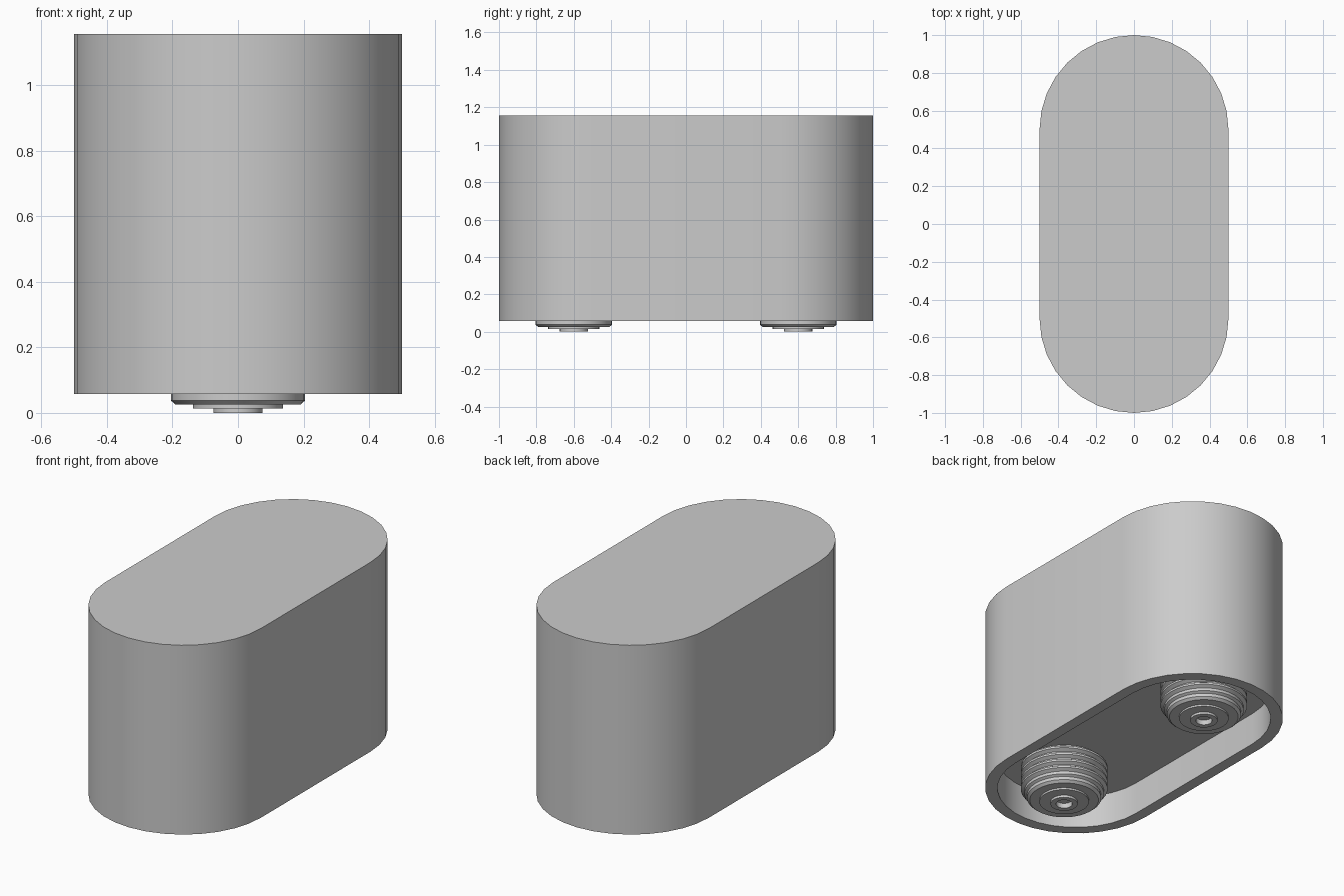
import bpy, bmesh, math

cube = bpy.data.objects.get("Cube")
if cube:
    bpy.data.objects.remove(cube, do_unlink=True)

grey = bpy.data.materials.new("light_grey")
grey.use_nodes = True
grey.diffuse_color = (0.6, 0.6, 0.6, 1)
grey.node_tree.nodes["Principled BSDF"].inputs["Base Color"].default_value = (0.6, 0.6, 0.6, 1)

BOTTOM, TOP, FLOOR = 0.057, 1.155, 0.25
RADIUS, HALF_STRAIGHT, WALL = 0.5, 0.5, 0.067


def finish(name, bm, angle):
    bmesh.ops.recalc_face_normals(bm, faces=bm.faces[:])
    mesh = bpy.data.meshes.new(name)
    bm.to_mesh(mesh)
    bm.free()
    mesh.materials.append(grey)
    obj = bpy.data.objects.new(name, mesh)
    bpy.context.collection.objects.link(obj)
    bpy.ops.object.select_all(action="DESELECT")
    obj.select_set(True)
    bpy.context.view_layer.objects.active = obj
    bpy.ops.object.shade_smooth_by_angle(angle=math.radians(angle))
    return obj


def stadium(bm, r, z, steps=16):
    """Ring of vertices: two half circles joined by straight sides."""
    ring = []
    for side in (1, -1):
        for i in range(steps + 1):
            a = math.pi * i / steps
            ring.append(bm.verts.new((side * r * math.cos(a),
                                      side * (HALF_STRAIGHT + r * math.sin(a)), z)))
    return ring


def bridge(bm, a, b):
    n = len(a)
    for i in range(n):
        j = (i + 1) % n
        bm.faces.new((a[i], a[j], b[j], b[i]))


# Housing: closed top, outer wall, rim, recess wall and recess floor
bm = bmesh.new()
inner = RADIUS - WALL
rings = [stadium(bm, r, z) for r, z in
         ((RADIUS, TOP), (RADIUS, BOTTOM), (inner, BOTTOM), (inner, FLOOR))]
for a, b in zip(rings, rings[1:]):
    bridge(bm, a, b)
bm.faces.new(rings[0])
bm.faces.new(rings[-1])
finish("housing", bm, 30)


# Threaded fitting: turned profile from the recess floor down to the tip
profile = [(0.22, FLOOR + 0.01)]
pitch = 0.042
for i in range(4):
    z = FLOOR - 0.005 - i * pitch
    profile += [(0.22, z), (0.24, z - 0.012), (0.24, z - 0.024), (0.22, z - 0.036)]
profile += [(0.22, 0.066), (0.205, 0.057), (0.205, 0.038), (0.19, 0.025),
            (0.137, 0.025), (0.137, 0.014), (0.075, 0.014), (0.075, 0.0),
            (0.045, 0.0), (0.045, 0.03)]


def fitting(name, y, segments=32):
    bm = bmesh.new()
    rings = []
    for r, z in profile:
        rings.append([bm.verts.new((r * math.cos(math.tau * i / segments),
                                    y + r * math.sin(math.tau * i / segments), z))
                      for i in range(segments)])
    for a, b in zip(rings, rings[1:]):
        bridge(bm, a, b)
    bm.faces.new(rings[0])
    bm.faces.new(rings[-1])
    finish(name, bm, 25)


fitting("front_threaded_fitting", -0.6)
fitting("back_threaded_fitting", 0.6)
